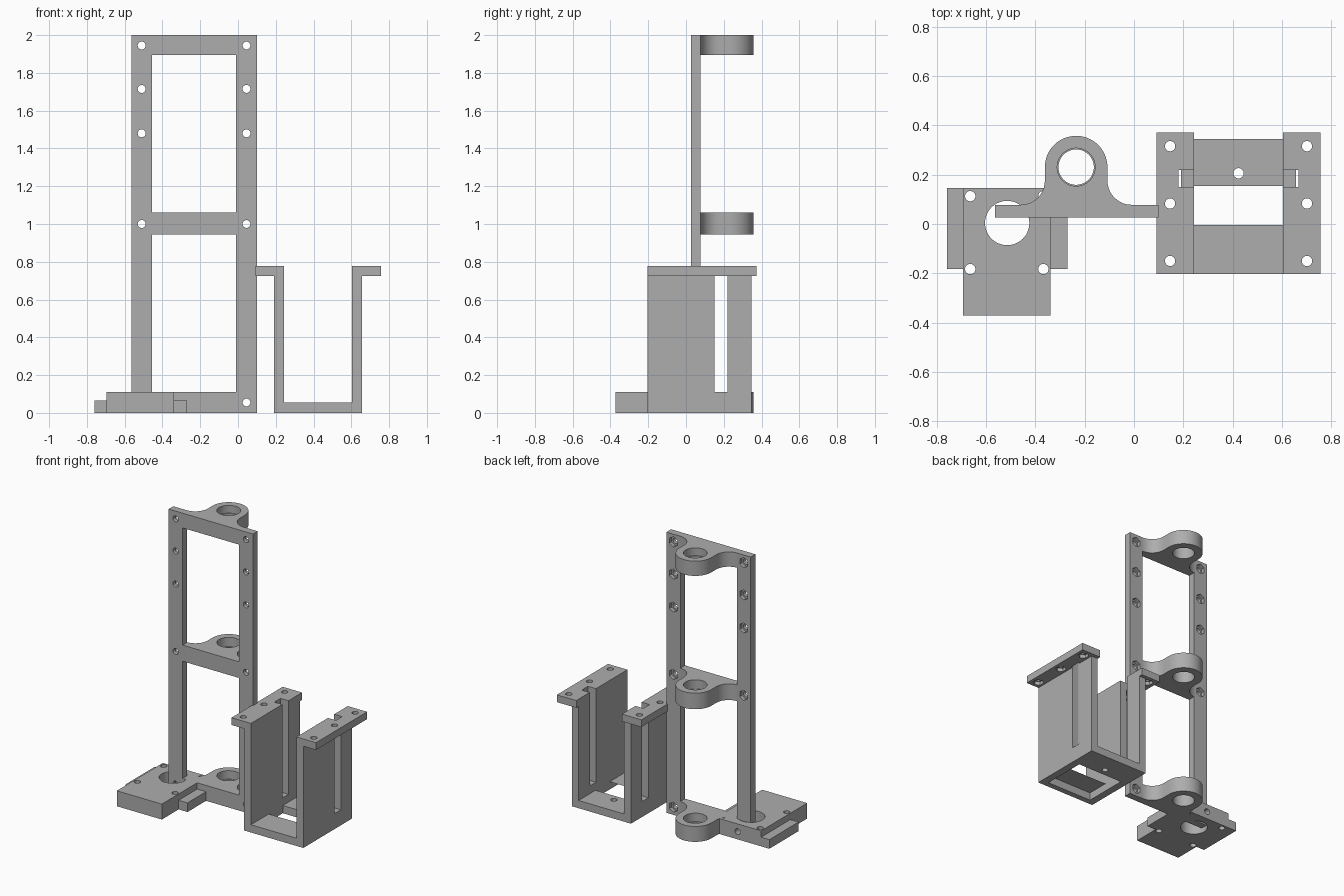
import bpy, bmesh, math
from mathutils import Matrix, Vector

if "Cube" in bpy.data.objects:
    bpy.data.objects.remove(bpy.data.objects["Cube"])

grey = bpy.data.materials.new("plain grey")
grey.diffuse_color = (0.42, 0.42, 0.42, 1)
grey.use_nodes = True
grey.node_tree.nodes["Principled BSDF"].inputs["Base Color"].default_value = grey.diffuse_color


def finish(name, bm):
    bmesh.ops.recalc_face_normals(bm, faces=bm.faces)
    me = bpy.data.meshes.new(name)
    bm.to_mesh(me)
    bm.free()
    me.materials.append(grey)
    ob = bpy.data.objects.new(name, me)
    bpy.context.collection.objects.link(ob)
    return ob


def prism(name, pts, z0, z1):
    """Extrude an xy outline from z0 to z1."""
    bm = bmesh.new()
    face = bm.faces.new([bm.verts.new((x, y, z0)) for x, y in pts])
    ext = bmesh.ops.extrude_face_region(bm, geom=[face])["geom"]
    verts = [g for g in ext if isinstance(g, bmesh.types.BMVert)]
    bmesh.ops.translate(bm, verts=verts, vec=(0, 0, z1 - z0))
    return finish(name, bm)


def box(name, x0, x1, y0, y1, z0, z1):
    return prism(name, [(x0, y0), (x1, y0), (x1, y1), (x0, y1)], z0, z1)


def rod(start, end, r, n=24):
    """Round (or hexagonal) cutter between two points."""
    a, b = Vector(start), Vector(end)
    d = b - a
    bm = bmesh.new()
    m = Matrix.Translation((a + b) / 2) @ d.to_track_quat('Z', 'Y').to_matrix().to_4x4()
    bmesh.ops.create_cone(bm, cap_ends=True, segments=n, radius1=r, radius2=r,
                          depth=d.length, matrix=m)
    return finish("cutter", bm)


def boolean(ob, others, op='DIFFERENCE'):
    """Apply each boolean in turn and discard the helper."""
    for c in others:
        c.hide_render = True
        mod = ob.modifiers.new("bool", 'BOOLEAN')
        mod.operation, mod.object, mod.solver = op, c, 'EXACT'
        bpy.context.view_layer.update()
        dg = bpy.context.evaluated_depsgraph_get()
        me = bpy.data.meshes.new_from_object(ob.evaluated_get(dg))
        ob.modifiers.clear()
        ob.data = me
        bpy.data.objects.remove(c)


def smooth(ob):
    bpy.ops.object.select_all(action='DESELECT')
    ob.select_set(True)
    bpy.context.view_layer.objects.active = ob
    bpy.ops.object.shade_smooth_by_angle(angle=math.radians(30))


# Tall ladder frame with two windows
F0, F1 = 0.026, 0.078
frame = box("ladder_frame", -0.565, 0.10, F0, F1, 0, 2)
cuts = [box("cutter", -0.455, -0.01, -0.1, 0.2, z0, z1)
        for z0, z1 in ((0.11, 0.945), (1.06, 1.895))]
# Screw holes with hexagonal nut pockets at the back
for x in (-0.51, 0.045):
    for z in (0.055, 1.0, 1.48, 1.715, 1.945):
        cuts.append(rod((x, -0.1, z), (x, 0.2, z), 0.021))
        cuts.append(rod((x, F1 - 0.025, z), (x, 0.2, z), 0.036, 6))
boolean(frame, cuts)
smooth(frame)

# Three shaft holders: rounded lug flaring into the frame
CX, CY, R, FL = -0.235, 0.231, 0.127, 0.098


def lug_outline():
    right = [(CX + R + FL - FL * math.sin(a), F1 + FL - FL * math.cos(a))
             for a in (math.radians(9 * i) for i in range(11))]
    arc = [(CX + R * math.cos(a), CY + R * math.sin(a))
           for a in (math.pi * i / 32 for i in range(33))]
    left = [(2 * CX - x, y) for x, y in reversed(right)]
    return right + arc + left


for name, z0, z1 in (("lower_shaft_holder", 0, 0.11),
                     ("middle_shaft_holder", 0.945, 1.06),
                     ("upper_shaft_holder", 1.895, 2.0)):
    lug = prism(name, lug_outline(), z0, z1)
    boolean(lug, [rod((CX, CY, z0 - 0.1), (CX, CY, z1 + 0.1), 0.072, 48),
                  rod((CX, CY, z0 + 0.05), (CX, CY, z1 + 0.1), 0.077, 48)])
    smooth(lug)

# Foot block with a large bore and low side tabs
foot = box("foot_block", -0.695, -0.34, -0.372, 0.147, 0, 0.11)
cuts = [rod((-0.515, 0.004, -0.1), (-0.515, 0.004, 0.2), 0.09, 48),
        rod((-0.51, 0.04, 0.055), (-0.51, 0.3, 0.055), 0.021)]
for x in (-0.665, -0.368):
    for y in (0.113, -0.183):
        cuts.append(rod((x, y, -0.1), (x, y, 0.2), 0.021))
boolean(foot, cuts)
smooth(foot)
box("left_foot_tab", -0.76, -0.695, -0.183, 0.147, 0, 0.065)
box("right_foot_tab", -0.34, -0.27, -0.183, 0.05, 0, 0.065)

# U-shaped cradle: floor, two walls and outward flanges
M = 0.4245  # cradle centre line
Y0, Y1, YB = -0.204, 0.346, 0.372
profile = [(0, 0), (0.233, 0), (0.233, 0.725), (0.333, 0.725),
           (0.333, 0.777), (0.18, 0.777), (0.18, 0.055), (0, 0.055)]
outline = [(M + x, z) for x, z in profile[1:7]]
outline += [(2 * M - x, z) for x, z in reversed(outline)]
cradle = prism("cradle", outline, -Y1, -Y0)
cradle.data.transform(Matrix.Rotation(math.pi / 2, 4, 'X'))
cuts = [box("cutter", M - 0.18, M + 0.18, -0.163, 0.155, -0.1, 0.055),
        rod((M, 0.206, -0.1), (M, 0.206, 0.2), 0.021)]
for s in (-1, 1):
    # flange overhang at the rear
    xs = sorted((M + s * 0.18, M + s * 0.333))
    boolean(cradle, [box("extra", *xs, Y1 - 0.02, YB, 0.725, 0.777)], 'UNION')
    # tall slot through wall and flange
    xs = sorted((M + s * 0.17, M + s * 0.243))
    cuts.append(box("cutter", *xs, 0.15, 0.22, 0.11, 0.9))
    # flange screw holes with nut pockets beneath
    for y in (0.316, 0.083, -0.15):
        x = M + s * 0.278
        cuts.append(rod((x, y, 0.6), (x, y, 0.9), 0.021))
        cuts.append(rod((x, y, 0.6), (x, y, 0.75), 0.036, 6))
boolean(cradle, cuts)
smooth(cradle)
